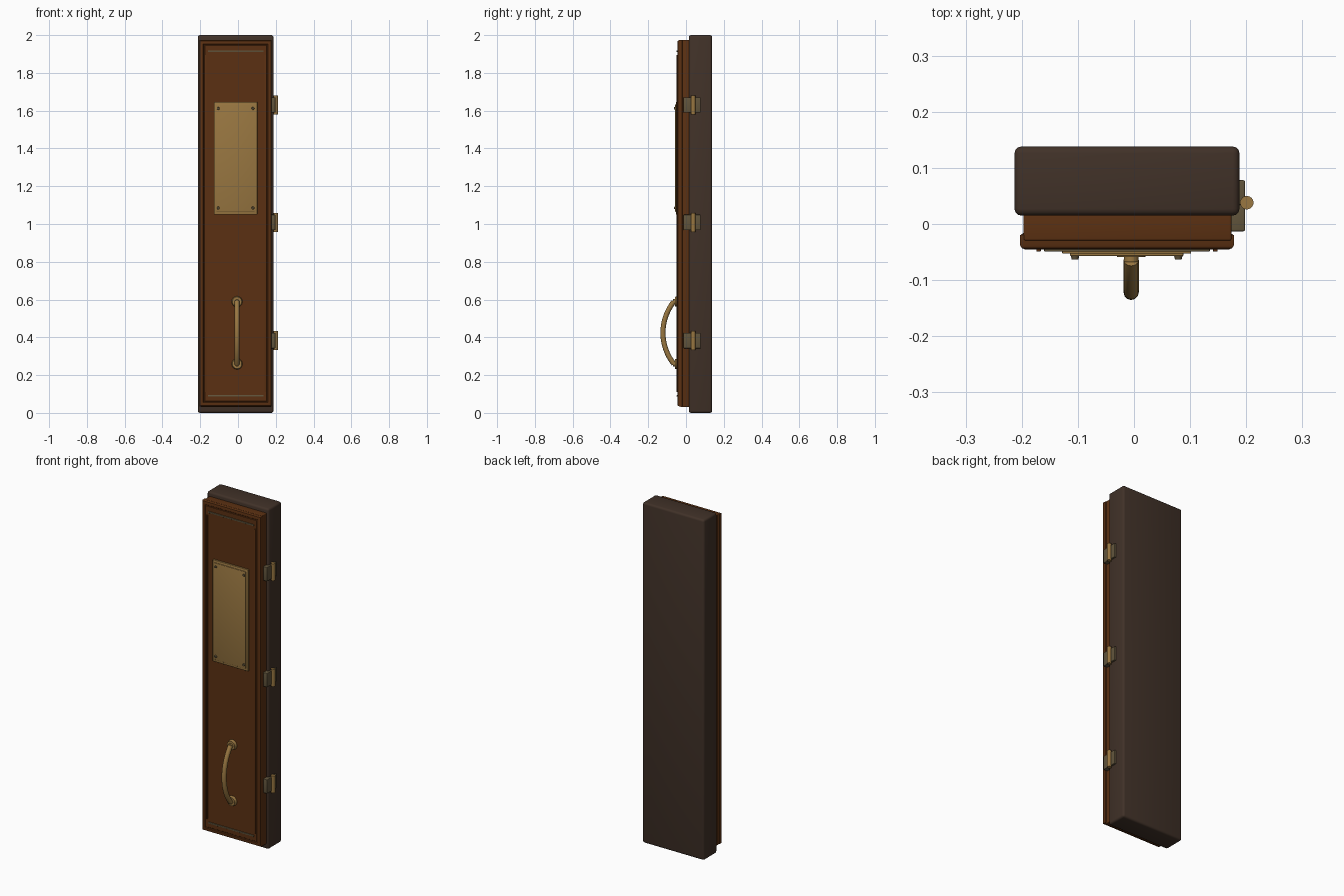
import bpy, bmesh, math
from mathutils import Matrix, Vector

old = bpy.data.objects.get("Cube")
if old:
    bpy.data.objects.remove(old, do_unlink=True)


def material(name, rgb):
    m = bpy.data.materials.new(name)
    m.use_nodes = True
    color = (*rgb, 1)
    m.diffuse_color = color
    bsdf = next(n for n in m.node_tree.nodes if n.type == "BSDF_PRINCIPLED")
    bsdf.inputs["Base Color"].default_value = color
    return m


DARK = material("dark walnut", (0.052, 0.031, 0.021))
WOOD = material("red brown wood", (0.105, 0.03, 0.006))
BRASS = material("brass", (0.32, 0.185, 0.053))
AGED = material("aged brass", (0.12, 0.09, 0.045))


def finish(name, bm, mat):
    mesh = bpy.data.meshes.new(name)
    bmesh.ops.recalc_face_normals(bm, faces=bm.faces)
    bm.to_mesh(mesh)
    bm.free()
    mesh.materials.append(mat)
    ob = bpy.data.objects.new(name, mesh)
    bpy.context.collection.objects.link(ob)
    bpy.ops.object.select_all(action="DESELECT")
    ob.select_set(True)
    bpy.context.view_layer.objects.active = ob
    bpy.ops.object.shade_smooth_by_angle(angle=math.radians(35))
    return ob


def box(name, x, y, z, mat, bevel=0.0):
    """Box from (min, max) pairs with rounded edges."""
    bm = bmesh.new()
    bmesh.ops.create_cube(bm, size=1)
    for v in bm.verts:
        v.co = Vector([sum(r) / 2 + c * (r[1] - r[0]) for r, c in zip((x, y, z), v.co)])
    if bevel:
        bmesh.ops.bevel(bm, geom=bm.edges[:], offset=bevel, segments=3,
                        profile=0.5, affect="EDGES")
    return finish(name, bm, mat)


def rod(name, center, radius, depth, mat, axis="Z", top=None):
    bm = bmesh.new()
    bmesh.ops.create_cone(bm, cap_ends=True, segments=24, radius1=radius,
                          radius2=radius if top is None else top, depth=depth)
    # front-facing rods point their second end towards -y
    turn = Matrix.Rotation(math.pi / 2, 4, "X") if axis == "Y" else Matrix()
    bmesh.ops.transform(bm, matrix=Matrix.Translation(center) @ turn, verts=bm.verts)
    return finish(name, bm, mat)


# Case and the stepped back of the door
box("case", (-0.213, 0.188), (0.015, 0.138), (0, 2), DARK, 0.012)
box("door_core", (-0.197, 0.174), (-0.03, 0.025), (0.03, 1.975), WOOD, 0.004)


# Door face: slab with a moulded border around a slightly sunken panel
def door_face():
    bm = bmesh.new()
    # (inset from the outer edge, y) rings from back to panel
    rings = [(0.006, -0.016), (0, -0.02), (0, -0.038), (0.003, -0.043), (0.008, -0.045),
             (0.019, -0.045), (0.022, -0.041), (0.025, -0.041), (0.027, -0.0435)]
    loops = []
    for d, y in rings:
        x0, x1, z0, z1 = -0.203 + d, 0.178 - d, 0.035 + d, 1.973 - d
        loops.append([bm.verts.new((x, y, z)) for x, z in
                      ((x0, z0), (x1, z0), (x1, z1), (x0, z1))])
    for a, b in zip(loops, loops[1:]):
        for i in range(4):
            j = (i + 1) % 4
            bm.faces.new((a[i], a[j], b[j], b[i]))
    bm.faces.new(loops[0][::-1])
    bm.faces.new(loops[-1])
    finish("door_face", bm, WOOD)


door_face()

# Slim trim strips on the panel
for side, x in (("right", -0.17), ("left", 0.145)):
    box(side + "_trim", (x - 0.004, x + 0.004), (-0.049, -0.042), (0.11, 1.895), WOOD, 0.001)
for end, z in (("top", 1.915), ("bottom", 0.09)):
    box(end + "_trim", (-0.16, 0.135), (-0.049, -0.042), (z - 0.004, z + 0.004), AGED, 0.001)

# Name plate with four screws
box("plate", (-0.128, 0.102), (-0.053, -0.042), (1.05, 1.647), BRASS, 0.002)
box("plate_face", (-0.114, 0.088), (-0.057, -0.05), (1.064, 1.633), BRASS, 0.002)
for x in (-0.105, 0.079):
    for z in (1.085, 1.612):
        rod("plate_screw", (x, -0.057, z), 0.009, 0.012, AGED, "Y", 0.006)

# Bowed pull handle on two round mounts
HX, HZ, HALF, BOW = -0.005, 0.424, 0.165, 0.058
radius = (HALF ** 2 + BOW ** 2) / (2 * BOW)
sweep = math.asin(HALF / radius)
curve = bpy.data.curves.new("handle", "CURVE")
curve.dimensions = "3D"
curve.bevel_depth = 0.0135
curve.bevel_resolution = 4
curve.use_fill_caps = True
spline = curve.splines.new("POLY")
STEPS = 24
spline.points.add(STEPS)
for i, p in enumerate(spline.points):
    a = sweep * (2 * i / STEPS - 1)
    p.co = (HX, -0.122 + radius * (1 - math.cos(a)), HZ + radius * math.sin(a), 1)
curve.materials.append(BRASS)
handle = bpy.data.objects.new("handle", curve)
bpy.context.collection.objects.link(handle)
bpy.ops.object.select_all(action="DESELECT")
handle.select_set(True)
bpy.context.view_layer.objects.active = handle
bpy.ops.object.convert(target="MESH")
bpy.ops.object.shade_smooth_by_angle(angle=math.radians(35))
for z in (HZ - HALF, HZ + HALF):
    rod("handle_mount", (HX, -0.051, z), 0.029, 0.016, BRASS, "Y", 0.025)
    rod("handle_stem", (HX, -0.06, z), 0.013, 0.016, BRASS, "Y")

# Three hinges on the left side
for z in (0.383, 1.008, 1.63):
    box("hinge_door_leaf", (0.17, 0.198), (-0.013, 0.034), (z - 0.041, z + 0.041), AGED, 0.003)
    box("hinge_case_leaf", (0.17, 0.198), (0.034, 0.078), (z - 0.041, z + 0.041), AGED, 0.003)
    rod("hinge_pin", (0.201, 0.038, z), 0.012, 0.1, BRASS)
